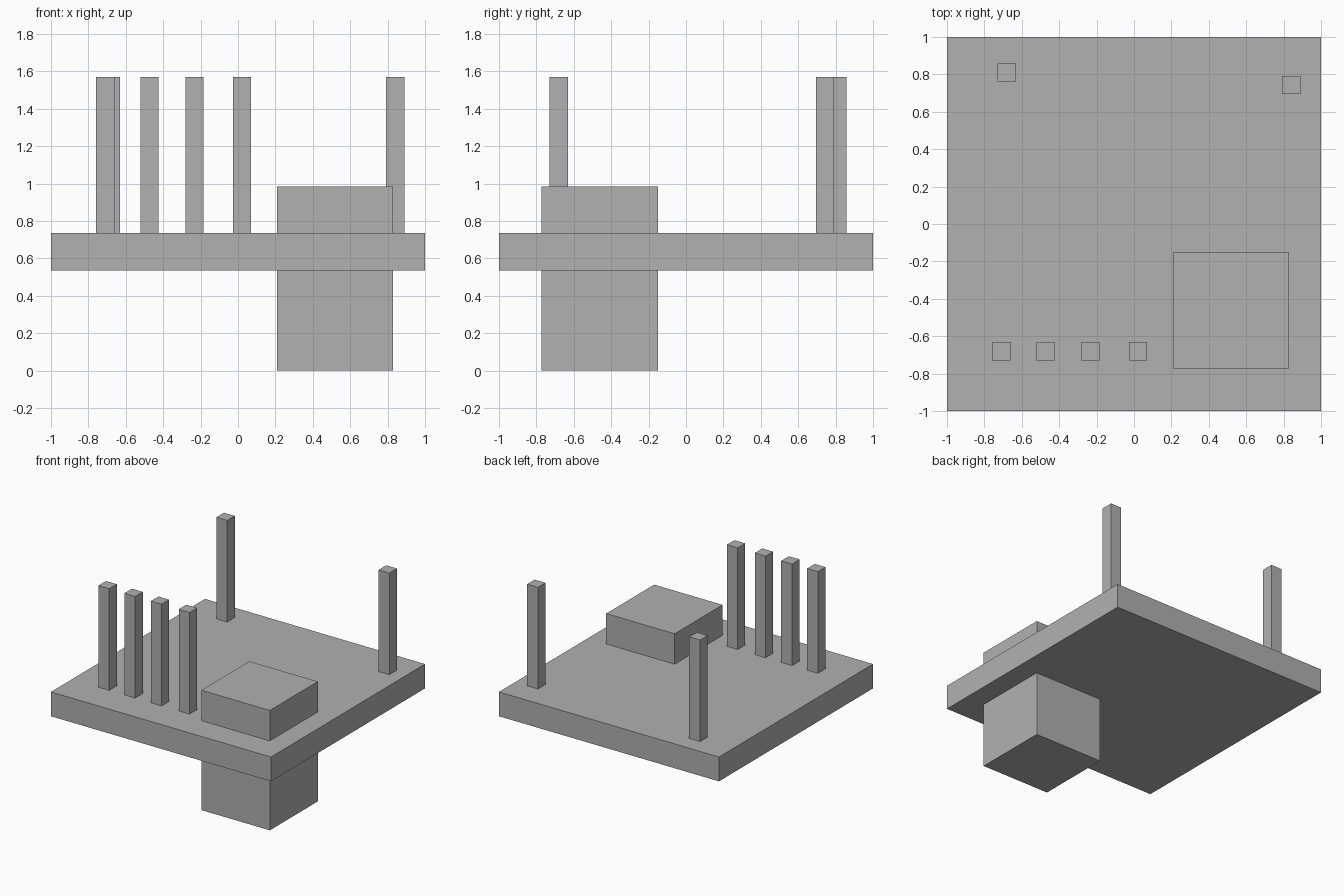
import bpy

# Remove the default cube
default = bpy.data.objects.get("Cube")
if default:
    bpy.data.objects.remove(default, do_unlink=True)

# Single plain grey
grey = bpy.data.materials.new("plain_grey")
grey.use_nodes = True
color = (0.44, 0.44, 0.44, 1)
grey.diffuse_color = color
grey.node_tree.nodes["Principled BSDF"].inputs["Base Color"].default_value = color


def box(name, x, y, width, depth, bottom, top):
    """Upright box centred on x, y between two heights."""
    bpy.ops.mesh.primitive_cube_add(size=1, location=(x, y, (bottom + top) / 2))
    obj = bpy.context.object
    obj.name = name
    obj.scale = (width, depth, top - bottom)
    bpy.ops.object.transform_apply(location=False, rotation=False, scale=True)
    obj.data.materials.append(grey)
    return obj


SLAB_BOTTOM, SLAB_TOP = 0.535, 0.735
POST_TOP, POST_WIDTH = 1.57, 0.098

# Flat square slab
box("slab", 0, 0, 2, 2, SLAB_BOTTOM, SLAB_TOP)

# Block passing through the slab
box("through_block", 0.519, -0.461, 0.622, 0.622, 0, 0.985)

# Row of front posts, then the two back posts
posts = {f"front_post_{i + 1}": (x, -0.68)
         for i, x in enumerate((-0.709, -0.473, -0.233, 0.021))}
posts["back_right_post"] = (-0.68, 0.81)
posts["back_left_post"] = (0.841, 0.743)
for name, (x, y) in posts.items():
    box(name, x, y, POST_WIDTH, POST_WIDTH, SLAB_TOP, POST_TOP)
